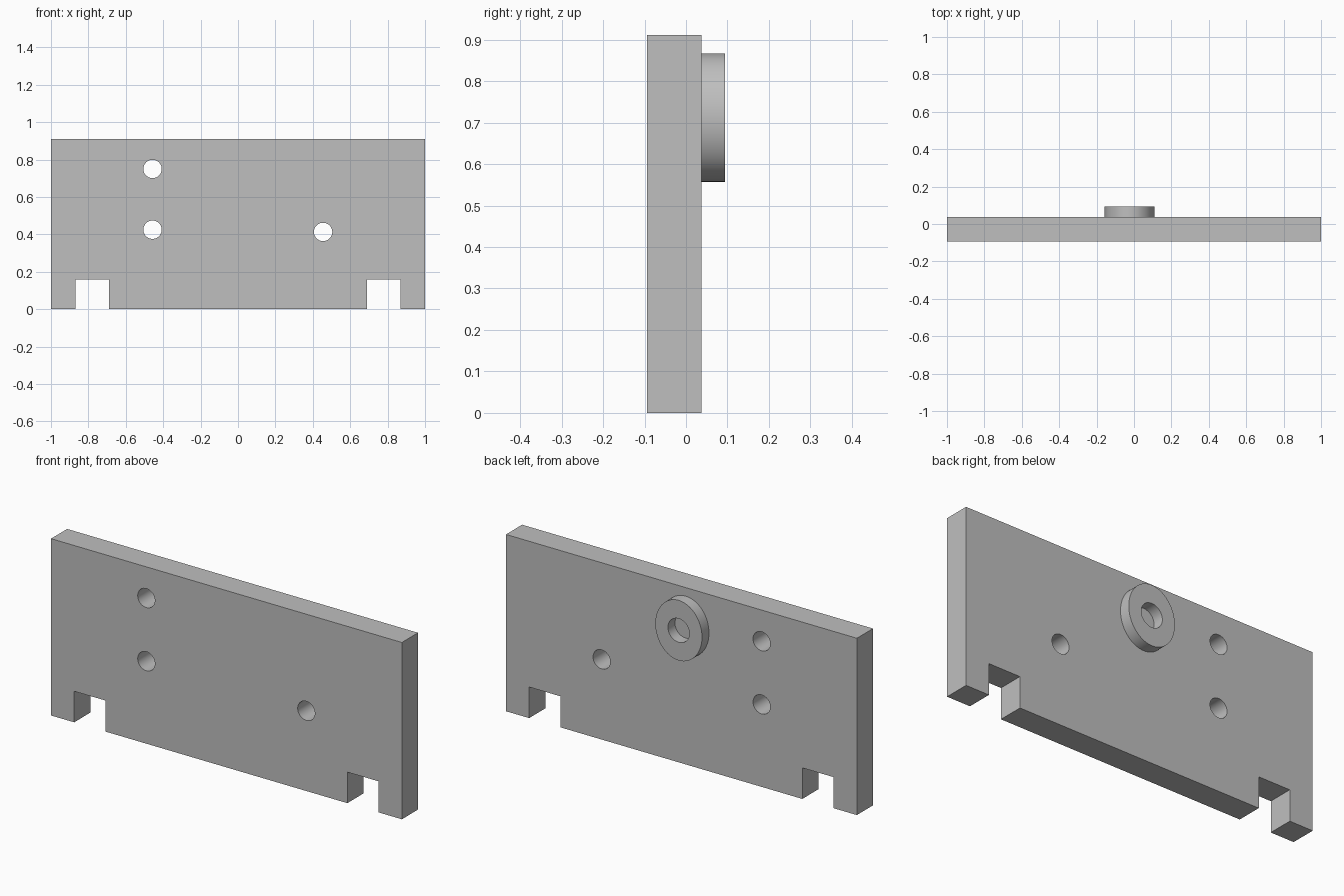
import bpy, bmesh
from math import sin, cos, pi, radians

cube = bpy.data.objects.get("Cube")
if cube:
    bpy.data.objects.remove(cube)

# One plain grey
grey = bpy.data.materials.new("grey")
grey.use_nodes = True
COLOR = (0.52, 0.52, 0.52, 1)
grey.diffuse_color = COLOR
grey.node_tree.nodes["Principled BSDF"].inputs["Base Color"].default_value = COLOR


def ellipse(cx, cz, rx, rz, sides=64):
    return [(cx + rx * cos(2 * pi * i / sides), cz + rz * sin(2 * pi * i / sides))
            for i in range(sides)]


def extrude_profile(name, loops, y_front, y_back):
    """Fill x-z outlines (inner loops become holes) and extrude along y."""
    curve = bpy.data.curves.new(name, "CURVE")
    curve.dimensions = "2D"
    curve.fill_mode = "BOTH"
    curve.extrude = (y_back - y_front) / 2
    for loop in loops:
        spline = curve.splines.new("POLY")
        spline.points.add(len(loop) - 1)
        for point, (x, z) in zip(spline.points, loop):
            point.co = (x, z, 0, 1)
        spline.use_cyclic_u = True
    obj = bpy.data.objects.new(name, curve)
    bpy.context.collection.objects.link(obj)
    obj.rotation_euler.x = radians(90)
    obj.location.y = (y_front + y_back) / 2
    bpy.ops.object.select_all(action="DESELECT")
    obj.select_set(True)
    bpy.context.view_layer.objects.active = obj
    bpy.ops.object.convert(target="MESH")
    obj = bpy.context.object
    bm = bmesh.new()
    bm.from_mesh(obj.data)
    bmesh.ops.remove_doubles(bm, verts=bm.verts, dist=0.0001)
    bmesh.ops.recalc_face_normals(bm, faces=bm.faces)
    bm.to_mesh(obj.data)
    bm.free()
    obj.data.materials.clear()
    obj.data.materials.append(grey)
    bpy.ops.object.shade_smooth_by_angle(angle=radians(30))
    return obj


# Plate outline with two notches in the bottom edge
HEIGHT, NOTCH = 0.911, 0.16
IN, OUT = 0.689, 0.868
right_half = [(IN, 0), (IN, NOTCH), (OUT, NOTCH), (OUT, 0), (1, 0), (1, HEIGHT)]
outline = right_half + [(-x, z) for x, z in reversed(right_half)]

# Three through holes
holes = [ellipse(x, z, 0.049, 0.049)
         for x, z in ((-0.457, 0.75), (-0.457, 0.425), (0.455, 0.413))]
extrude_profile("plate", [outline] + holes, -0.094, 0.037)

# Oval boss on the back with a blind round bore
BOSS = (-0.024, 0.712)
extrude_profile("boss_ring", [ellipse(*BOSS, 0.133, 0.155), ellipse(*BOSS, 0.061, 0.061)],
                0.037, 0.094)
